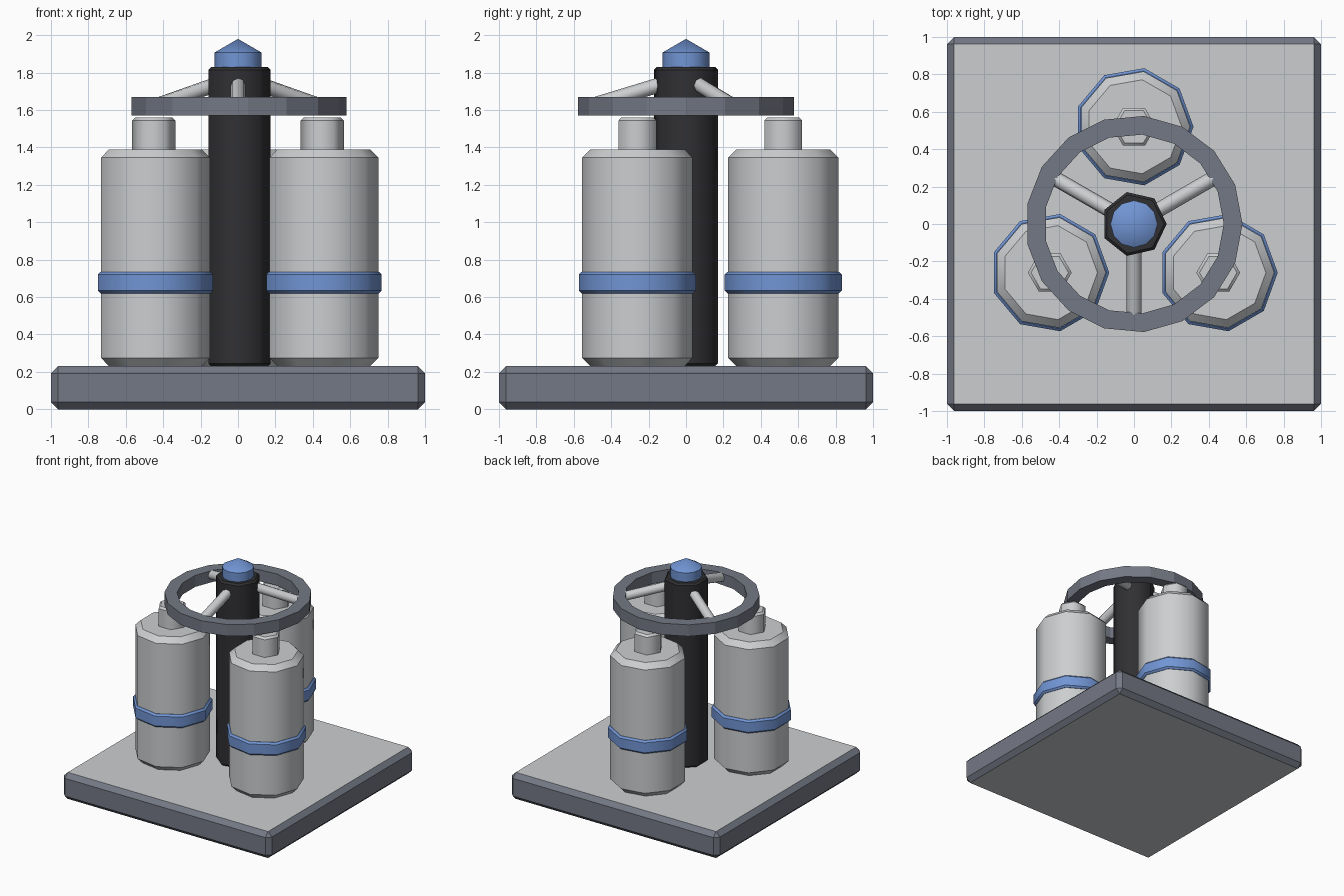
import bpy, bmesh, math
from mathutils import Vector

if "Cube" in bpy.data.objects:
    bpy.data.objects.remove(bpy.data.objects["Cube"])


def material(name, color):
    m = bpy.data.materials.new(name)
    m.diffuse_color = (*color, 1)
    m.use_nodes = True
    m.node_tree.nodes["Principled BSDF"].inputs["Base Color"].default_value = m.diffuse_color
    return m


LIGHT = material("light_grey", (0.60, 0.615, 0.63))
SLATE = material("slate_grey", (0.175, 0.19, 0.235))
BLUE = material("blue", (0.165, 0.30, 0.66))
BLACK = material("charcoal", (0.03, 0.03, 0.034))


def finish(name, bm, *mats):
    bmesh.ops.recalc_face_normals(bm, faces=bm.faces)
    me = bpy.data.meshes.new(name)
    bm.to_mesh(me)
    bm.free()
    for m in mats:
        me.materials.append(m)
    ob = bpy.data.objects.new(name, me)
    bpy.context.collection.objects.link(ob)
    return ob


def turned(name, sides, profile, mat, loc=(0, 0, 0), closed=False, smooth=True):
    """Spin an (r, z) profile into a prism; ends are capped unless closed."""
    bm = bmesh.new()
    rings = []
    for r, z in profile:
        rings.append([bm.verts.new((loc[0] + r * math.cos(a), loc[1] + r * math.sin(a), loc[2] + z))
                      for a in (2 * math.pi * i / sides for i in range(sides))])
    pairs = list(zip(rings, rings[1:])) + ([(rings[-1], rings[0])] if closed else [])
    for lo, hi in pairs:
        for i in range(sides):
            j = (i + 1) % sides
            bm.faces.new((lo[i], lo[j], hi[j], hi[i])).smooth = smooth
    if not closed:
        bm.faces.new(rings[0][::-1])
        bm.faces.new(rings[-1])
    # keep the horizontal rims crisp
    for e in bm.edges:
        e.smooth = abs(e.verts[0].co.z - e.verts[1].co.z) > 1e-4
    return finish(name, bm, mat)


def chamfered(r, z0, z1, b):
    return [(r - b, z0), (r, z0 + b), (r, z1 - b), (r - b, z1)]


# Base slab: slate edges with light top and underside
bm = bmesh.new()
bmesh.ops.create_cube(bm, size=1)
for v in bm.verts:
    v.co = (v.co.x * 2, v.co.y * 2, (v.co.z + 0.5) * 0.23)
bmesh.ops.bevel(bm, geom=bm.edges[:], offset=0.038, segments=1, affect='EDGES')
bm.normal_update()
for f in bm.faces:
    f.material_index = 1 if abs(f.normal.z) > 0.9 else 0
finish("base_slab", bm, SLATE, LIGHT)

# Central column and its blue domed cap
turned("column", 7, chamfered(0.175, 0.23, 1.83, 0.015), BLACK)
bm = bmesh.new()
bmesh.ops.create_uvsphere(bm, u_segments=12, v_segments=3, radius=0.145)
for v in bm.verts:
    v.co.z += 1.835
for f in bm.faces:
    f.smooth = True
cap = finish("column_cap", bm, BLUE)
for e in cap.data.edges:
    a, b = (cap.data.vertices[i].co.z for i in e.vertices)
    e.use_edge_sharp = abs(a - b) < 1e-4

# Three tanks, each with a band and a valve nub
for k, angle in enumerate((90, 210, 330), 1):
    a = math.radians(angle)
    loc = (0.52 * math.cos(a), 0.52 * math.sin(a), 0)
    turned(f"tank_{k}", 9, chamfered(0.30, 0.23, 1.39, 0.045), LIGHT, loc)
    turned(f"tank_band_{k}", 9, chamfered(0.318, 0.62, 0.735, 0.015), BLUE, loc)
    turned(f"tank_valve_{k}", 6, chamfered(0.117, 1.37, 1.56, 0.017), LIGHT, loc)

# Handwheel ring
turned("wheel_ring", 17, [(0.48, 1.57), (0.58, 1.57), (0.58, 1.67), (0.48, 1.67)],
       SLATE, closed=True, smooth=False)

# Sloping spokes from column to ring
for k, angle in enumerate((30, 150, 270), 1):
    a = math.radians(angle)
    d = Vector((math.cos(a), math.sin(a), 0))
    p, q = d * 0.10 + Vector((0, 0, 1.747)), d * 0.51 + Vector((0, 0, 1.622))
    ob = turned(f"wheel_spoke_{k}", 8, [(0.04, 0), (0.04, (q - p).length)], LIGHT)
    ob.location = p
    ob.rotation_euler = (q - p).to_track_quat('Z', 'Y').to_euler()
